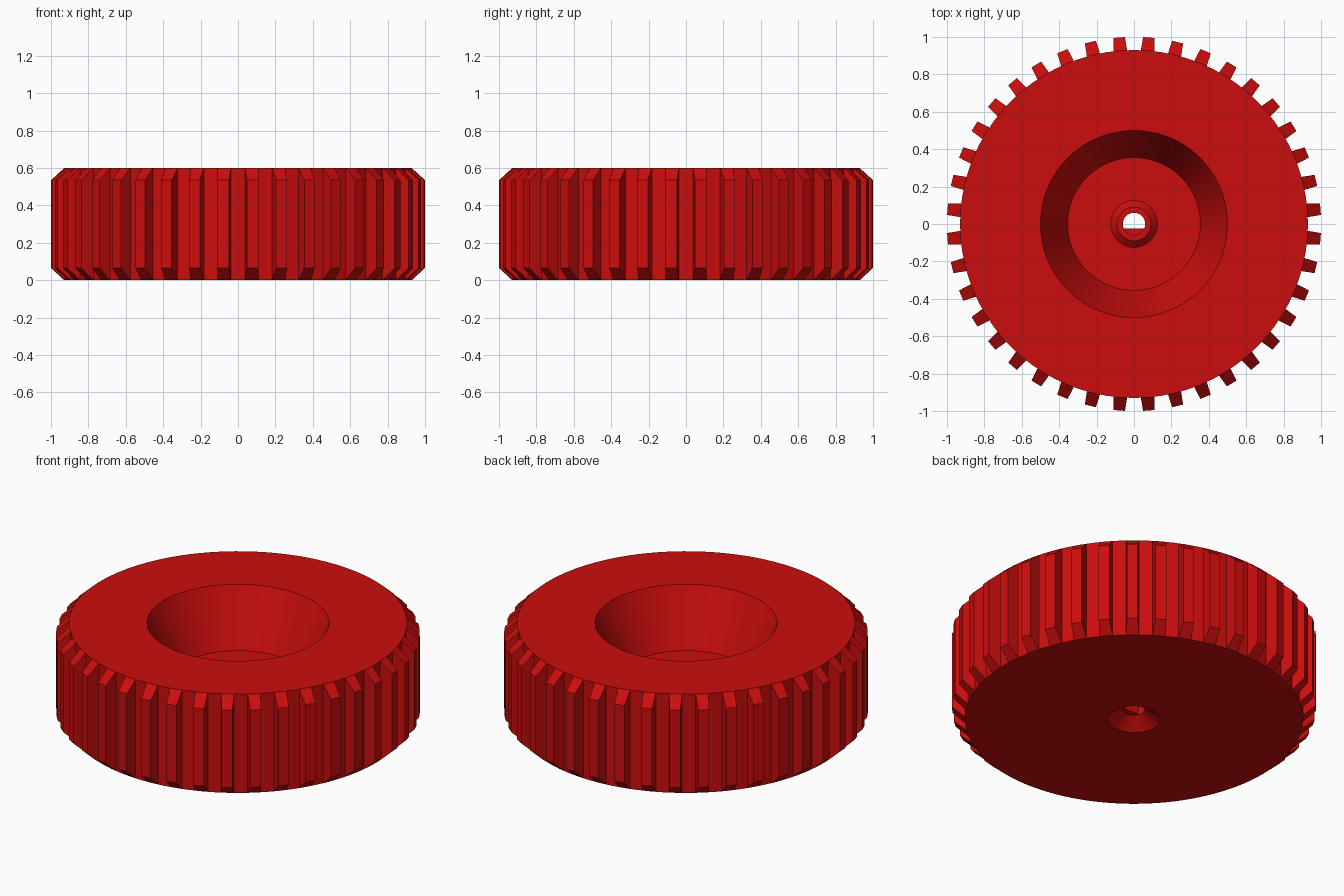
import bpy, bmesh, math

if "Cube" in bpy.data.objects:
    bpy.data.objects.remove(bpy.data.objects["Cube"])

red = bpy.data.materials.new("red_plastic")
red.diffuse_color = (0.6, 0.004, 0.004, 1)
red.use_nodes = True
red.node_tree.nodes["Principled BSDF"].inputs["Base Color"].default_value = red.diffuse_color


def finish(bm, name, smooth=False):
    bmesh.ops.recalc_face_normals(bm, faces=bm.faces)
    me = bpy.data.meshes.new(name)
    bm.to_mesh(me)
    bm.free()
    me.materials.append(red)
    ob = bpy.data.objects.new(name, me)
    bpy.context.collection.objects.link(ob)
    if smooth:
        bpy.ops.object.select_all(action='DESELECT')
        bpy.context.view_layer.objects.active = ob
        ob.select_set(True)
        bpy.ops.object.shade_smooth_by_angle(angle=math.radians(30))
    return ob


def lathe(name, profile, n):
    bm = bmesh.new()
    rings = [[bm.verts.new((r * math.cos(2 * math.pi * i / n),
                            r * math.sin(2 * math.pi * i / n), z))
              for i in range(n)] for r, z in profile]
    for k, a in enumerate(rings):
        b = rings[(k + 1) % len(rings)]
        for i in range(n):
            j = (i + 1) % n
            bm.faces.new((a[i], a[j], b[j], b[i]))
    return finish(bm, name, True)


# wheel body: rim, conical recess, small chamfered hub, bore, countersink below
lathe("wheel_body", [(0.145, 0), (0.93, 0), (0.93, 0.6), (0.5, 0.6),
                     (0.355, 0.265), (0.125, 0.265), (0.09, 0.3),
                     (0.06, 0.3), (0.06, 0.06)], 80)

# 40 chamfered, tapered teeth around the rim
bm = bmesh.new()
TEETH = 40
for t in range(TEETH):
    a = 2 * math.pi * (t + 0.5) / TEETH
    c, s = math.cos(a), math.sin(a)

    def ring(r, w, z0, z1):
        return [bm.verts.new((r * c - y * s, r * s + y * c, z))
                for y, z in ((-w, z0), (w, z0), (w, z1), (-w, z1))]
    inner = ring(0.929, 0.036, 0.0, 0.6)
    outer = ring(1.0, 0.030, 0.065, 0.535)
    bm.faces.new(inner)
    bm.faces.new(outer)
    for i in range(4):
        j = (i + 1) % 4
        bm.faces.new((inner[i], inner[j], outer[j], outer[i]))
finish(bm, "rim_teeth")

# flat that makes the axle bore D-shaped
bm = bmesh.new()
R, FLAT = 0.062, -0.025
a0 = math.asin(FLAT / R)
arc = [math.pi - a0 + (math.pi + 2 * a0) * i / 12 for i in range(13)]
lo, hi = [[bm.verts.new((R * math.cos(a), R * math.sin(a), z)) for a in arc]
          for z in (0.062, 0.27)]
bm.faces.new(lo)
bm.faces.new(hi)
for i in range(13):
    j = (i + 1) % 13
    bm.faces.new((lo[i], lo[j], hi[j], hi[i]))
finish(bm, "bore_flat")
